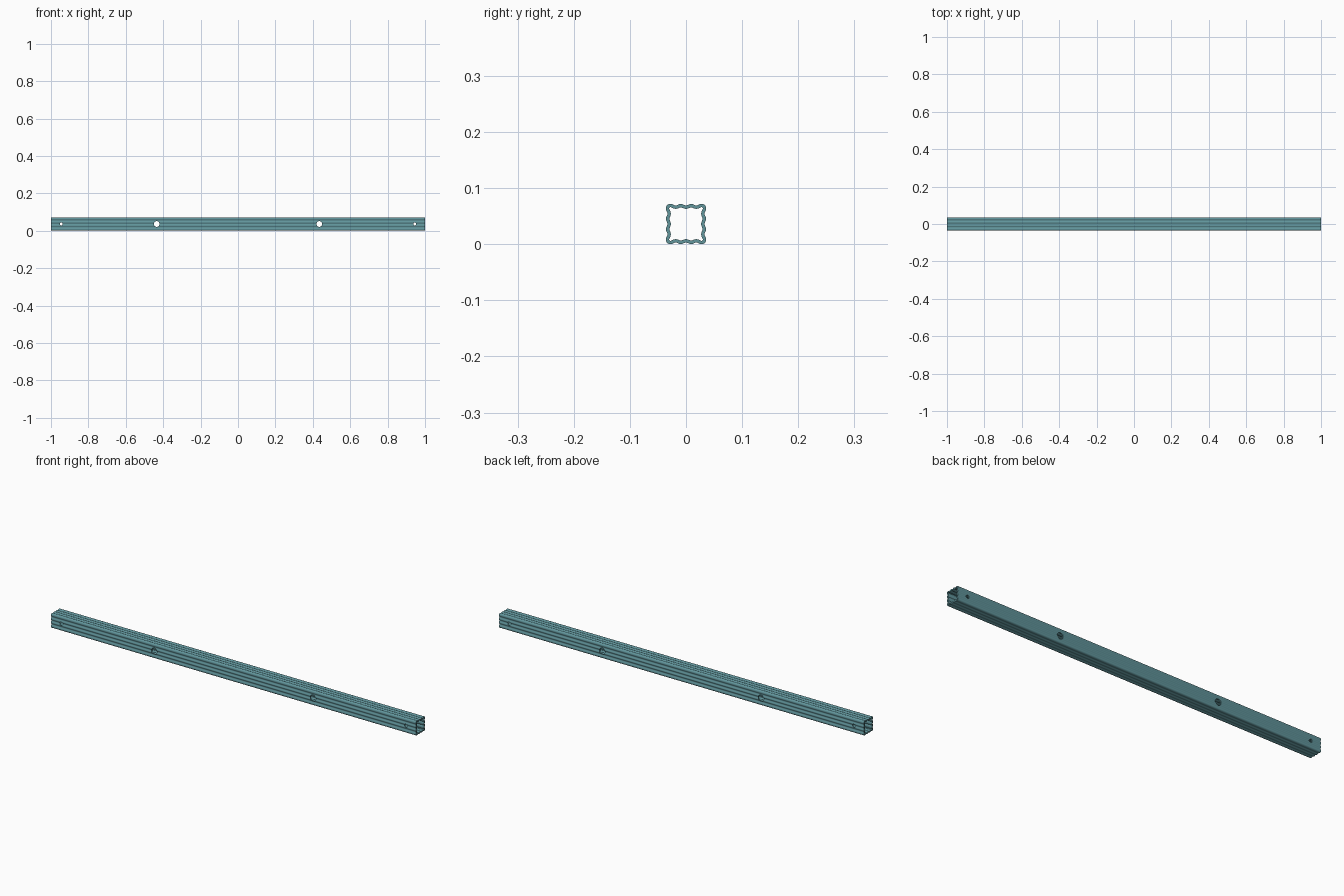
import bpy, bmesh, math
from mathutils import Vector

if "Cube" in bpy.data.objects:
    bpy.data.objects.remove(bpy.data.objects["Cube"])

HALF_LEN = 1.0
H = 0.036        # half of the tube's width
WALL = 0.006
DEPTH = 0.003    # groove depth
PITCH = 0.018    # groove spacing
R = 0.008        # outer corner radius


def outer_profile():
    """Fluted side plus rounded corner, turned four times around the centre."""
    side = []
    n = 36
    reach = 1.5 * PITCH
    for i in range(n + 1):
        t = -reach + 2 * reach * i / n
        dip = DEPTH * (1 + math.cos(2 * math.pi * t / PITCH)) / 2
        side.append(Vector((H - dip, t)))
    for i in range(6):
        a = math.radians(90 * i / 6)
        if i or H - R > reach:
            side.append(Vector((H - R + R * math.cos(a), H - R + R * math.sin(a))))
    pts = []
    for k in range(4):
        c, s = round(math.cos(k * math.pi / 2)), round(math.sin(k * math.pi / 2))
        pts += [Vector((p.x * c - p.y * s, p.x * s + p.y * c)) for p in side]
    return pts


def inset(pts, d):
    out = []
    for i, p in enumerate(pts):
        t = (pts[(i + 1) % len(pts)] - pts[i - 1]).normalized()
        out.append(p + Vector((-t.y, t.x)) * d)
    return out


# Fluted square tube
outer = outer_profile()
inner = inset(outer, WALL)
bm = bmesh.new()
rings = [[bm.verts.new((x, p.x, p.y + H)) for p in prof]
         for prof, x in ((outer, -HALF_LEN), (outer, HALF_LEN),
                         (inner, HALF_LEN), (inner, -HALF_LEN))]
n = len(outer)
for k in range(4):
    a, b = rings[k], rings[(k + 1) % 4]
    for i in range(n):
        j = (i + 1) % n
        bm.faces.new((a[i], a[j], b[j], b[i]))
bmesh.ops.recalc_face_normals(bm, faces=bm.faces)
mesh = bpy.data.meshes.new("fluted_tube")
bm.to_mesh(mesh)
bm.free()
tube = bpy.data.objects.new("fluted_tube", mesh)
bpy.context.collection.objects.link(tube)

# Holes drilled through front and back walls
for x, radius in ((0.435, 0.0155), (0.945, 0.008)):
    for sgn in (-1, 1):
        bpy.ops.mesh.primitive_cylinder_add(vertices=32, radius=radius, depth=0.2,
                                            location=(sgn * x, 0, H),
                                            rotation=(math.pi / 2, 0, 0))
        cutter = bpy.context.object
        cutter.name = "hole_cutter"
        cutter.hide_render = True
        mod = tube.modifiers.new("hole", 'BOOLEAN')
        mod.operation = 'DIFFERENCE'
        mod.solver = 'EXACT'
        mod.object = cutter
        bpy.context.view_layer.objects.active = tube
        bpy.ops.object.modifier_apply(modifier=mod.name)
        bpy.data.objects.remove(cutter)

# Teal painted metal
mat = bpy.data.materials.new("teal_metal")
mat.diffuse_color = (0.12, 0.30, 0.33, 1)
mat.use_nodes = True
mat.node_tree.nodes["Principled BSDF"].inputs["Base Color"].default_value = mat.diffuse_color
tube.data.materials.clear()
tube.data.materials.append(mat)

bpy.ops.object.select_all(action='DESELECT')
tube.select_set(True)
bpy.context.view_layer.objects.active = tube
bpy.ops.object.shade_smooth_by_angle(angle=math.radians(35))
